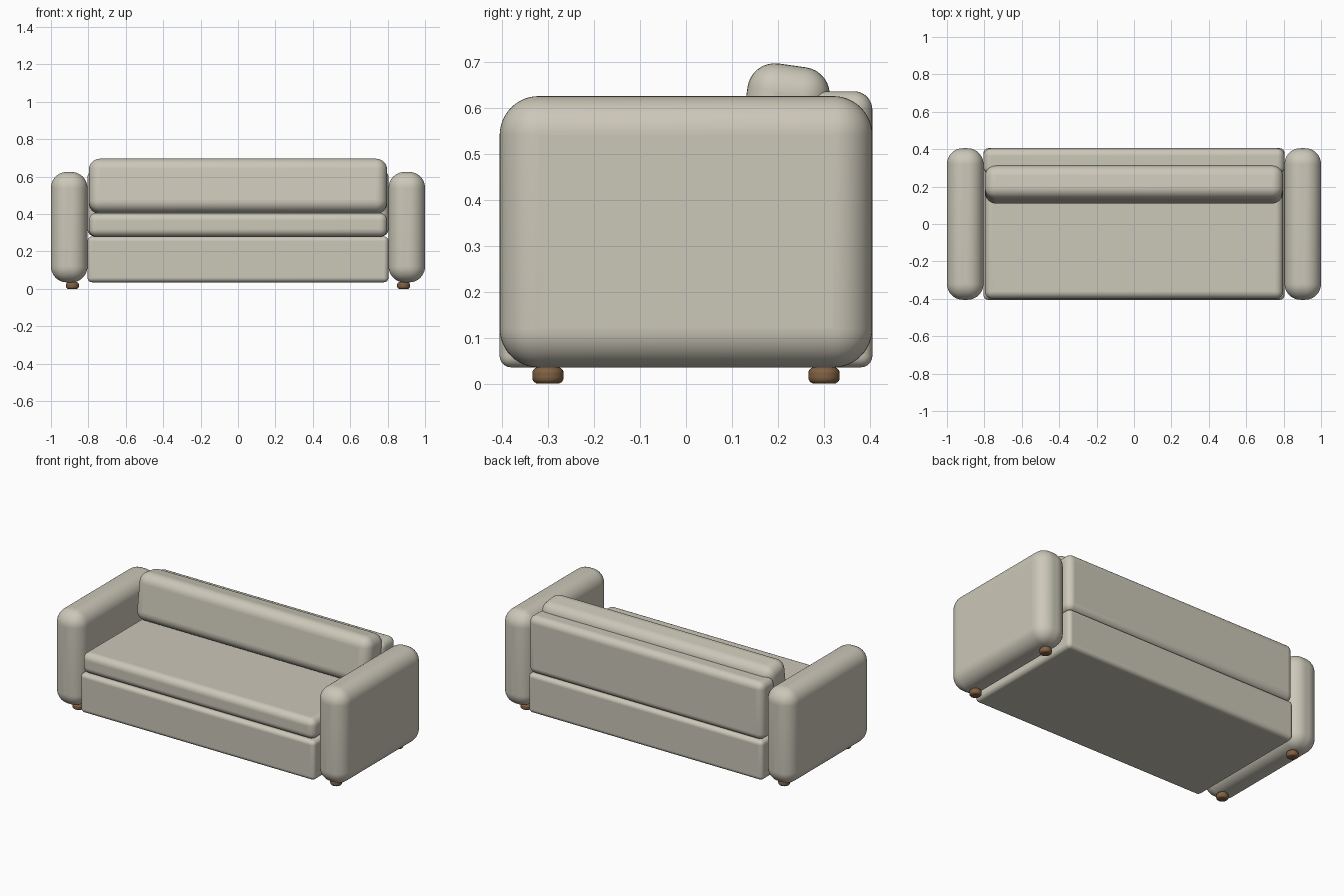
import bpy, math

if "Cube" in bpy.data.objects:
    bpy.data.objects.remove(bpy.data.objects["Cube"])


def smooth(obj):
    bpy.ops.object.select_all(action='DESELECT')
    obj.select_set(True)
    bpy.context.view_layer.objects.active = obj
    bpy.ops.object.shade_smooth_by_angle(angle=math.radians(35))


def bevel(obj, width, segments):
    mod = obj.modifiers.new("Rounding", 'BEVEL')
    mod.width = width
    mod.segments = segments
    mod.limit_method = 'ANGLE'
    mod.angle_limit = math.radians(40)


def padded_box(name, center, size, radius, tilt=0.0, segments=8):
    bpy.ops.mesh.primitive_cube_add(size=1, location=center)
    obj = bpy.context.object
    obj.name = name
    obj.scale = size
    bpy.ops.object.transform_apply(location=False, rotation=False, scale=True)
    obj.rotation_euler.x = math.radians(tilt)
    smooth(obj)
    bevel(obj, radius, segments)
    return obj


wood = bpy.data.materials.new("brown_wood")
wood.diffuse_color = (0.22, 0.12, 0.055, 1)
wood.use_nodes = True
wood.node_tree.nodes["Principled BSDF"].inputs["Base Color"].default_value = wood.diffuse_color
fabric = bpy.data.materials.new("beige_fabric")
fabric.diffuse_color = (0.60, 0.57, 0.48, 1)
fabric.use_nodes = True
fabric.node_tree.nodes["Principled BSDF"].inputs["Base Color"].default_value = fabric.diffuse_color

# Upholstered body: base, seat, backrest and leaning cushion
parts = [
    padded_box("base", (0, 0, 0.158), (1.61, 0.81, 0.245), 0.025),
    padded_box("seat_cushion", (0, -0.055, 0.343), (1.595, 0.69, 0.127), 0.04),
    padded_box("backrest", (0, 0.335, 0.458), (1.61, 0.14, 0.355), 0.04),
    padded_box("back_cushion", (0, 0.211, 0.548), (1.595, 0.18, 0.29), 0.06, tilt=-8),
]

# Arms and feet, mirrored left and right
for side, sx in (("left", -1), ("right", 1)):
    parts.append(padded_box(side + "_arm", (sx * 0.9025, 0, 0.33),
                            (0.195, 0.81, 0.59), 0.085, segments=12))
    for end, y in (("front", -0.30), ("back", 0.30)):
        bpy.ops.mesh.primitive_cylinder_add(vertices=32, radius=0.034, depth=0.036,
                                            location=(sx * 0.885, y, 0.018))
        foot = bpy.context.object
        foot.name = f"{end}_{side}_foot"
        smooth(foot)
        bevel(foot, 0.013, 5)
        foot.data.materials.append(wood)

for part in parts:
    part.data.materials.append(fabric)
